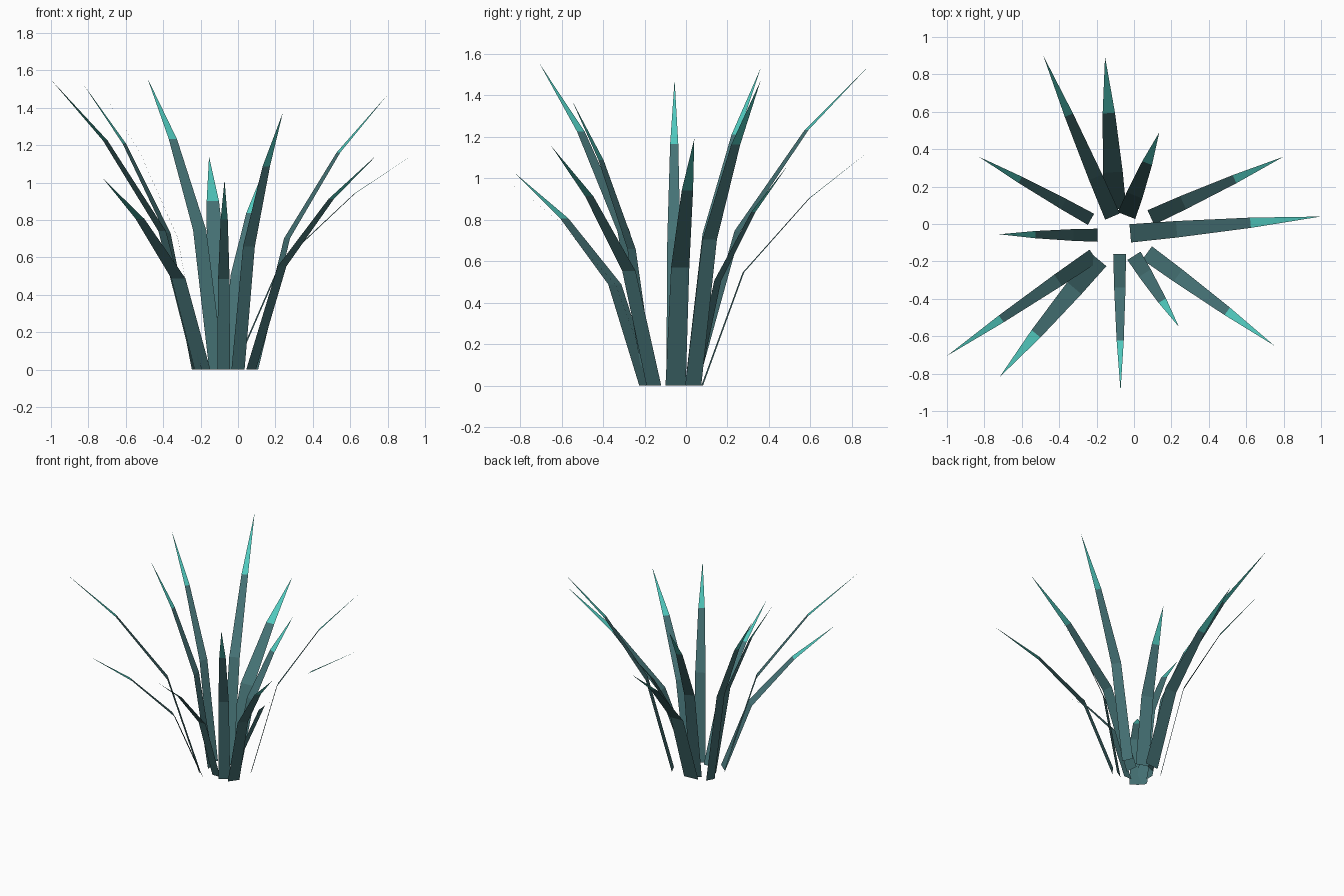
import bpy
from mathutils import Vector

if "Cube" in bpy.data.objects:
    bpy.data.objects.remove(bpy.data.objects["Cube"])


def material(name, color):
    m = bpy.data.materials.new(name)
    m.diffuse_color = (*color, 1)
    m.use_nodes = True
    m.node_tree.nodes["Principled BSDF"].inputs["Base Color"].default_value = m.diffuse_color
    return m


leaf = material("leaf_teal", (0.061, 0.17, 0.18))
tip_mat = material("tip_turquoise", (0.08, 0.58, 0.51))

# Bend of every blade: (outward fraction, height fraction, width fraction)
PROFILE = [(0, 0, 1), (0.243, 0.478, 0.9), (0.63, 0.79, 0.56)]


def blade(name, base, tip, height, width):
    """Flat bent strip of two quads ending in a coloured triangle."""
    base, tip = Vector(base), Vector(tip)
    out = tip - base
    side = Vector((-out.y, out.x)).normalized() * width / 2
    verts = []
    for r, h, w in PROFILE:
        for s in (1, -1):
            p = base + out * r + side * w * s
            verts.append((p.x, p.y, height * h))
    verts.append((tip.x, tip.y, height))
    mesh = bpy.data.meshes.new(name)
    mesh.from_pydata(verts, [], [(0, 1, 3, 2), (2, 3, 5, 4), (4, 5, 6)])
    mesh.materials.append(leaf)
    mesh.materials.append(tip_mat)
    mesh.polygons[2].material_index = 1
    bpy.context.collection.objects.link(bpy.data.objects.new(name, mesh))


# Blades around the clump: base xy, tip xy, height, width
BLADES = [
    ((-0.115, 0.04), (-0.485, 0.90), 1.56, 0.085),
    ((-0.10, 0.078), (-0.155, 0.895), 1.14, 0.118),
    ((-0.04, 0.045), (0.135, 0.49), 1.06, 0.10),
    ((0.09, 0.035), (0.80, 0.36), 1.47, 0.085),
    ((-0.02, -0.05), (1.0, 0.04), 1.19, 0.098),
    ((0.07, -0.155), (0.75, -0.65), 1.155, 0.088),
    ((0.0, -0.17), (0.24, -0.55), 1.375, 0.083),
    ((-0.077, -0.16), (-0.072, -0.895), 1.015, 0.068),
    ((-0.19, -0.19), (-0.72, -0.82), 1.02, 0.11),
    ((-0.215, -0.17), (-1.0, -0.705), 1.55, 0.08),
    ((-0.195, -0.06), (-0.72, -0.055), 1.475, 0.07),
    ((-0.23, 0.025), (-0.83, 0.36), 1.53, 0.068),
]
for i, b in enumerate(BLADES):
    blade(f"grass_blade_{i + 1}", *b)
